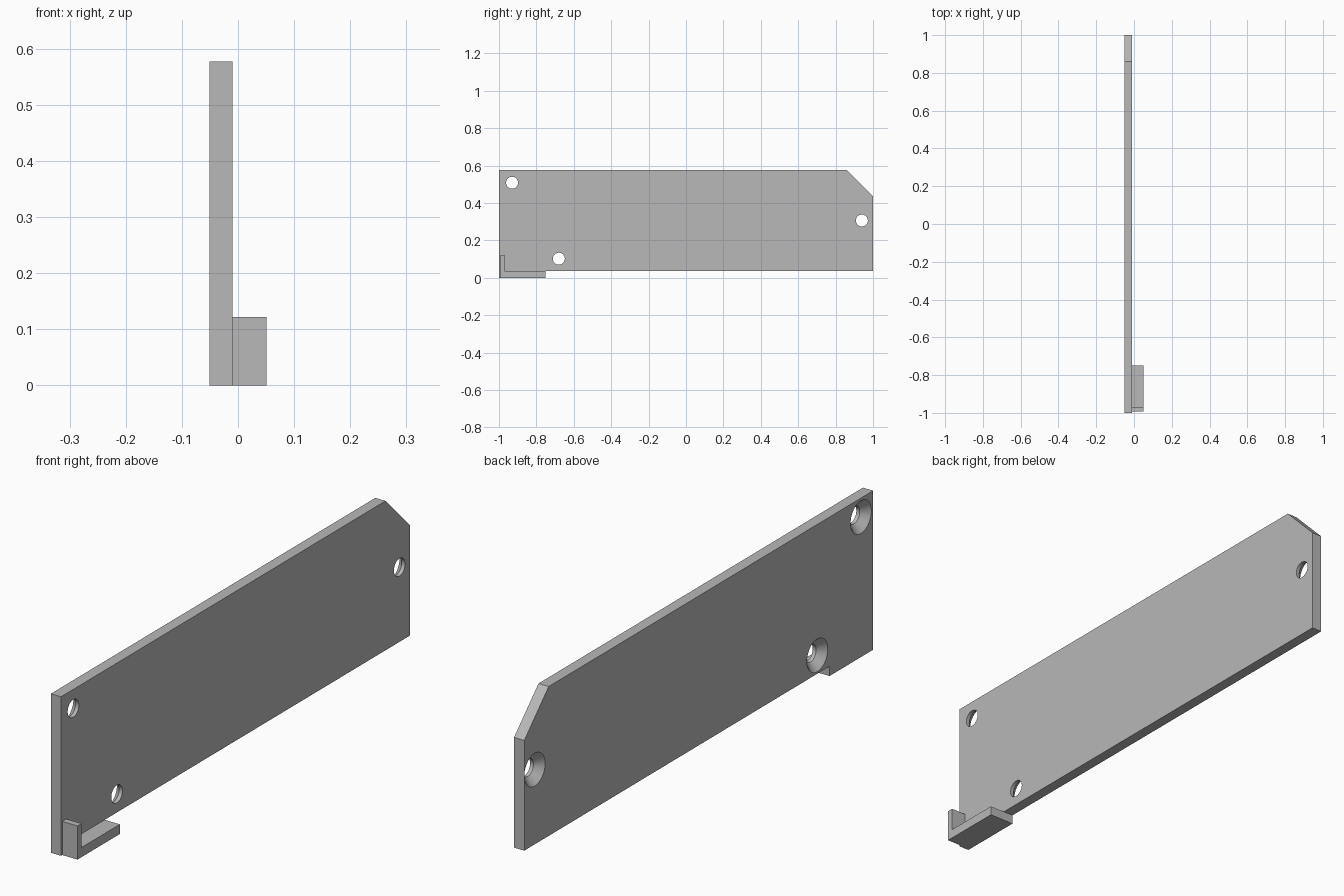
import bpy, bmesh, math

cube = bpy.data.objects.get("Cube")
if cube:
    bpy.data.objects.remove(cube, do_unlink=True)

grey = bpy.data.materials.new("plain grey")
grey.use_nodes = True
colour = (0.48, 0.48, 0.48, 1)
grey.diffuse_color = colour
grey.node_tree.nodes["Principled BSDF"].inputs["Base Color"].default_value = colour


def make_object(name, bm):
    bmesh.ops.recalc_face_normals(bm, faces=bm.faces)
    mesh = bpy.data.meshes.new(name)
    bm.to_mesh(mesh)
    bm.free()
    mesh.materials.append(grey)
    obj = bpy.data.objects.new(name, mesh)
    bpy.context.scene.collection.objects.link(obj)
    return obj


def extrude_profile(name, profile, x0, x1):
    """Extrude a side profile of (y, z) points across the width."""
    bm = bmesh.new()
    face = bm.faces.new([bm.verts.new((x0, y, z)) for y, z in profile])
    ext = bmesh.ops.extrude_face_region(bm, geom=[face])
    verts = [v for v in ext["geom"] if isinstance(v, bmesh.types.BMVert)]
    bmesh.ops.translate(bm, verts=verts, vec=(x1 - x0, 0, 0))
    return make_object(name, bm)


def countersink_cutter(y, z, steps, sides=48):
    """Closed turned solid along x from (x, radius) steps."""
    bm = bmesh.new()
    rings = []
    for x, r in steps:
        angles = [2 * math.pi * i / sides for i in range(sides)]
        rings.append([bm.verts.new((x, y + r * math.cos(a), z + r * math.sin(a)))
                      for a in angles])
    for a, b in zip(rings, rings[1:]):
        for i in range(sides):
            j = (i + 1) % sides
            bm.faces.new((a[i], a[j], b[j], b[i]))
    bm.faces.new(rings[0])
    bm.faces.new(rings[-1])
    return make_object("hole_cutter", bm)


BACK, FACE, OUTER = -0.051, -0.01, 0.051
BASE, TOP, FOOT_END = 0.035, 0.577, -0.75

# Main plate with clipped top corner and a short foot
plate = extrude_profile("plate", [
    (-1, 0), (FOOT_END, 0), (FOOT_END, BASE), (1, BASE),
    (1, 0.435), (0.86, TOP), (-1, TOP)], BACK, FACE)

# Countersunk screw holes
R, SINK = 0.032, 0.0595
depth = SINK - R
steps = [(BACK - 0.01, SINK + 0.01), (BACK + depth, R), (FACE + 0.02, R)]
cutters = [countersink_cutter(y, z, steps)
           for y, z in ((-0.93, 0.508), (-0.68, 0.102), (0.94, 0.306))]
for cutter in cutters:
    cutter.hide_render = True
    mod = plate.modifiers.new("hole", "BOOLEAN")
    mod.operation = "DIFFERENCE"
    mod.solver = "EXACT"
    mod.object = cutter

# Bake the holes, then drop the cutters
bpy.context.view_layer.update()
graph = bpy.context.evaluated_depsgraph_get()
plate.data = bpy.data.meshes.new_from_object(plate.evaluated_get(graph))
plate.modifiers.clear()
for cutter in cutters:
    bpy.data.objects.remove(cutter, do_unlink=True)

# Hooked bracket: floor with an upright lip at the front
bracket = extrude_profile("bracket", [
    (-0.993, 0), (FOOT_END, 0), (FOOT_END, BASE),
    (-0.97, BASE), (-0.97, 0.122), (-0.993, 0.122)], FACE, OUTER)

# Smooth hole walls, sharp edges elsewhere
bpy.ops.object.select_all(action="DESELECT")
plate.select_set(True)
bpy.context.view_layer.objects.active = plate
bpy.ops.object.shade_smooth_by_angle(angle=math.radians(30))
